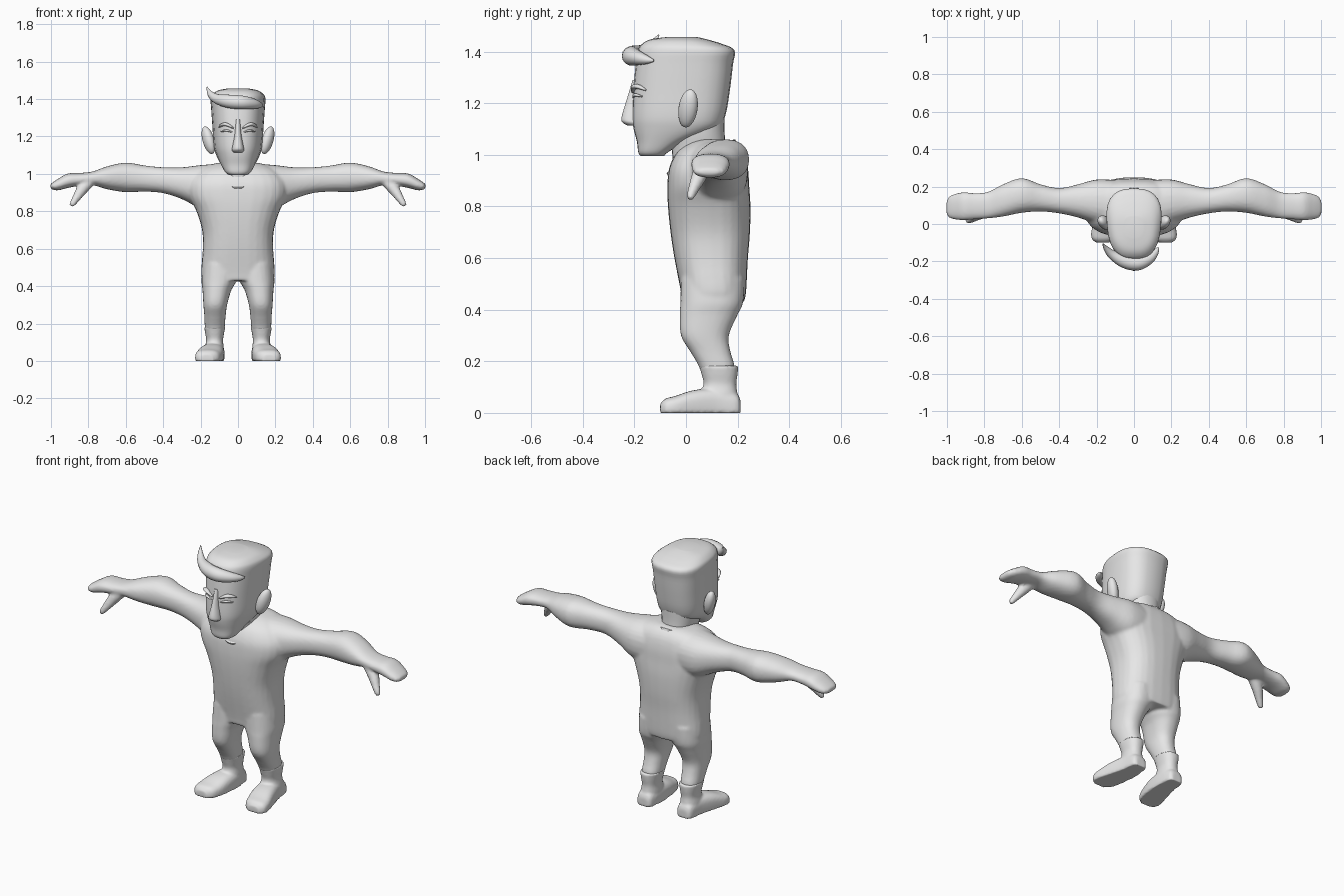
import bpy, bmesh, math
from mathutils import Vector, Matrix

if "Cube" in bpy.data.objects:
    bpy.data.objects.remove(bpy.data.objects["Cube"])

grey = bpy.data.materials.new("plain grey")
grey.diffuse_color = (0.8, 0.8, 0.8, 1)
grey.use_nodes = True
grey.node_tree.nodes["Principled BSDF"].inputs["Base Color"].default_value = grey.diffuse_color
SEG = 28


def spline(rows, steps=4):
    """Smoothly interpolate rows of numbers."""
    out = []
    for i in range(len(rows) - 1):
        a, b, c, d = (rows[max(0, min(len(rows) - 1, i + k))] for k in (-1, 0, 1, 2))
        for s in range(steps):
            t = s / steps
            out.append([q + 0.5 * t * (r - p + t * (2*p - 5*q + 4*r - w + t * (3*(q - r) + w - p)))
                        for p, q, r, w in zip(a, b, c, d)])
    return out + [list(rows[-1])]


def skin(bm, rings):
    """Bridge a list of point rings and cap both ends."""
    loops = [[bm.verts.new(p) for p in ring] for ring in rings]
    n = len(loops[0])
    new = []
    for a, b in zip(loops, loops[1:]):
        for i in range(n):
            j = (i + 1) % n
            new.append(bm.faces.new((a[i], a[j], b[j], b[i])))
    new.append(bm.faces.new(loops[0][::-1]))
    new.append(bm.faces.new(loops[-1]))
    bmesh.ops.recalc_face_normals(bm, faces=new)


def loft(bm, axis, rows, power=2.3, side=1, taper=0.0, floor=False):
    """Rows: position on axis, then min and max of the two other axes."""
    rings = []
    for t, u0, u1, v0, v1 in spline(rows):
        ring = []
        for k in range(SEG):
            a = 2 * math.pi * k / SEG
            c, s = math.cos(a), math.sin(a)
            cu = math.copysign(abs(c) ** (2 / power), c)
            sv = math.copysign(abs(s) ** (2 / power), s)
            u = (u0 + u1) / 2 + (u1 - u0) / 2 * cu * (1 + taper * sv)
            v = (v0 + v1) / 2 + (v1 - v0) / 2 * sv
            p = {"x": (t, u, v), "y": (u, t, v), "z": (u, v, t)}[axis]
            ring.append((p[0] * side, p[1], max(p[2], 0) if floor else p[2]))
        rings.append(ring)
    skin(bm, rings)


def sweep(bm, rows, side=1):
    """Rows: x, y, z, vertical radius, sideways radius."""
    rows = spline(rows)
    pts = [Vector((r[0] * side, r[1], r[2])) for r in rows]
    rings = []
    for i, (p, r) in enumerate(zip(pts, rows)):
        tan = (pts[min(i + 1, len(pts) - 1)] - pts[max(i - 1, 0)]).normalized()
        across = tan.cross(Vector((0, 0, 1))).normalized()
        up = across.cross(tan)
        rings.append([p + up * math.sin(a) * r[3] + across * math.cos(a) * r[4]
                      for a in (2 * math.pi * k / 14 for k in range(14))])
    skin(bm, rings)


def make(name, bm, voxel=0, smooth=3):
    """Create the object; a voxel size fuses its volumes into one skin."""
    me = bpy.data.meshes.new(name)
    bm.to_mesh(me)
    bm.free()
    me.materials.append(grey)
    ob = bpy.data.objects.new(name, me)
    bpy.context.collection.objects.link(ob)
    bpy.context.view_layer.objects.active = ob
    bpy.ops.object.select_all(action='DESELECT')
    ob.select_set(True)
    bpy.ops.object.shade_smooth_by_angle(angle=math.radians(50))
    if voxel:
        fuse = ob.modifiers.new("fuse", 'REMESH')
        fuse.mode = 'VOXEL'
        fuse.voxel_size = voxel
        fuse.use_smooth_shade = True
        soft = ob.modifiers.new("soften", 'SMOOTH')
        soft.factor = 0.5
        soft.iterations = smooth
    return ob


# Body: torso, trousers, arms and hands in one skin
bm = bmesh.new()
loft(bm, "z", [(z, -w, w, f, b) for z, w, f, b in (
    (.43, .18, -.015, .225), (.47, .197, -.02, .233), (.6, .188, -.045, .24),
    (.7, .192, -.06, .248), (.8, .222, -.07, .25), (.88, .26, -.072, .245),
    (.95, .26, -.065, .24), (1.01, .22, -.035, .225), (1.045, .16, .01, .2),
    (1.06, .1, .05, .17))], 2.6)
for s in (1, -1):
    loft(bm, "z", [(.52, .0, .188, -.02, .228), (.43, .008, .195, -.022, .222),
                   (.38, .035, .19, -.024, .2), (.3, .058, .185, -.02, .166),
                   (.24, .066, .18, .015, .172), (.19, .07, .178, .045, .187),
                   (.165, .072, .176, .055, .188)], side=s)
    loft(bm, "x", [(.1, -.03, .235, .8, 1.055), (.2, .0, .238, .815, 1.047),
                   (.3, .035, .212, .865, 1.035), (.4, .057, .192, .897, 1.035),
                   (.5, .067, .212, .905, 1.045), (.6, .06, .245, .902, 1.06),
                   (.7, .04, .212, .918, 1.04), (.78, .03, .172, .94, 1.012),
                   (.85, .025, .165, .935, 1.005), (.91, .02, .17, .925, 1.002),
                   (.96, .025, .16, .912, .975), (.99, .035, .145, .915, .955),
                   (1.003, .055, .12, .925, .945)], side=s)
    # Thumb
    sweep(bm, [(.79, .07, .965, .03, .035), (.835, .05, .915, .03, .03),
               (.865, .03, .87, .022, .022), (.888, .016, .835, .015, .015),
               (.892, .013, .828, .006, .006)], s)
make("body", bm, 0.009, 3)

# Boots: ankle shaft and turned-out shoe
for s, label in ((1, "left"), (-1, "right")):
    bm = bmesh.new()
    loft(bm, "z", [(.183, .068, .181, .05, .203), (.15, .074, .176, .06, .2),
                   (.11, .08, .17, .068, .195), (.07, .076, .178, .05, .2),
                   (.03, .076, .18, .04, .2)], side=s)
    loft(bm, "y", [(.212, .1, .155, -.02, .045), (.195, .082, .174, -.03, .075),
                   (.12, .072, .186, -.03, .095), (.03, .075, .21, -.03, .088),
                   (-.04, .088, .228, -.03, .066), (-.08, .105, .225, -.025, .055),
                   (-.1, .135, .2, -.02, .035)], 2.8, s, floor=True)
    make(label + "_boot", bm, 0.007, 2)

# Neck
bm = bmesh.new()
loft(bm, "z", [(.9, -.085, .085, -.05, .16), (.96, -.085, .085, -.05, .16),
               (1.02, -.085, .085, -.055, .155), (1.08, -.095, .095, -.06, .15),
               (1.14, -.1, .1, -.05, .15)])
make("neck", bm)

# Collar: thin slanted band round the neck
bm = bmesh.new()
tilt = Matrix.Translation((0, .06, .99)) @ Matrix.Rotation(math.radians(26), 4, 'X')
skin_rings = []
for rad, z in ((1.05, -.02), (1.06, .004), (1.0, .008), (.96, -.02)):
    skin_rings.append([bm.verts.new(tilt @ Vector((.1 * rad * math.cos(a), .14 * rad * math.sin(a), z)))
                       for a in (2 * math.pi * k / 32 for k in range(32))])
for a, b in zip(skin_rings, skin_rings[1:] + skin_rings[:1]):
    for k in range(32):
        bm.faces.new((a[k], a[(k + 1) % 32], b[(k + 1) % 32], b[k]))
bmesh.ops.recalc_face_normals(bm, faces=bm.faces)
make("collar", bm)

# Head with flat, slightly domed crown
bm = bmesh.new()
loft(bm, "z", [(z, -w, w, f, b) for z, w, f, b in (
    (.995, .05, -.175, -.085), (1.01, .068, -.185, -.07), (1.05, .09, -.19, .0),
    (1.1, .115, -.203, .12), (1.15, .128, -.208, .152), (1.25, .135, -.204, .17),
    (1.35, .142, -.195, .182), (1.405, .145, -.187, .188), (1.43, .13, -.17, .14),
    (1.448, .1, -.135, .08), (1.457, .05, -.07, .04))], 2.6, taper=.1)
make("head", bm)

# Nose
bm = bmesh.new()
loft(bm, "z", [(1.29, -.012, .012, -.207, -.17), (1.21, -.018, .018, -.231, -.17),
               (1.145, -.03, .03, -.25, -.17), (1.125, -.032, .032, -.245, -.17),
               (1.113, -.022, .022, -.225, -.17)], 2)
make("nose", bm)

# Ears, brows and closed eyelids
for s, label in ((1, "left"), (-1, "right")):
    bm = bmesh.new()
    place = (Matrix.Translation((s * .158, .008, 1.18)) @ Matrix.Rotation(math.radians(s * 12), 4, 'Y')
             @ Matrix.Rotation(math.radians(s * -25), 4, 'Z')
             @ Matrix.Rotation(math.radians(-10), 4, 'X') @ Matrix.Diagonal((.03, .038, .077, 1)))
    bmesh.ops.create_uvsphere(bm, u_segments=20, v_segments=14, radius=1, matrix=place)
    make(label + "_ear", bm)
    bm = bmesh.new()
    sweep(bm, [(.022, -.203, 1.243, .004, .008), (.06, -.199, 1.264, .009, .014),
               (.085, -.178, 1.262, .008, .012), (.1, -.155, 1.25, .003, .005)], s)
    make(label + "_brow", bm)
    bm = bmesh.new()
    sweep(bm, [(.03, -.203, 1.222, .003, .004), (.06, -.198, 1.232, .006, .007),
               (.09, -.17, 1.226, .003, .004)], s)
    make(label + "_eyelid", bm)

# Swept forelock with an upturned tip
bm = bmesh.new()
sweep(bm, [(-.166, -.105, 1.465, .002, .002), (-.15, -.13, 1.43, .016, .014),
           (-.115, -.165, 1.402, .026, .025), (-.05, -.2, 1.388, .036, .036),
           (.02, -.21, 1.382, .037, .038), (.08, -.185, 1.375, .028, .03),
           (.115, -.15, 1.368, .016, .018), (.13, -.125, 1.365, .004, .004)])
make("forelock", bm)
